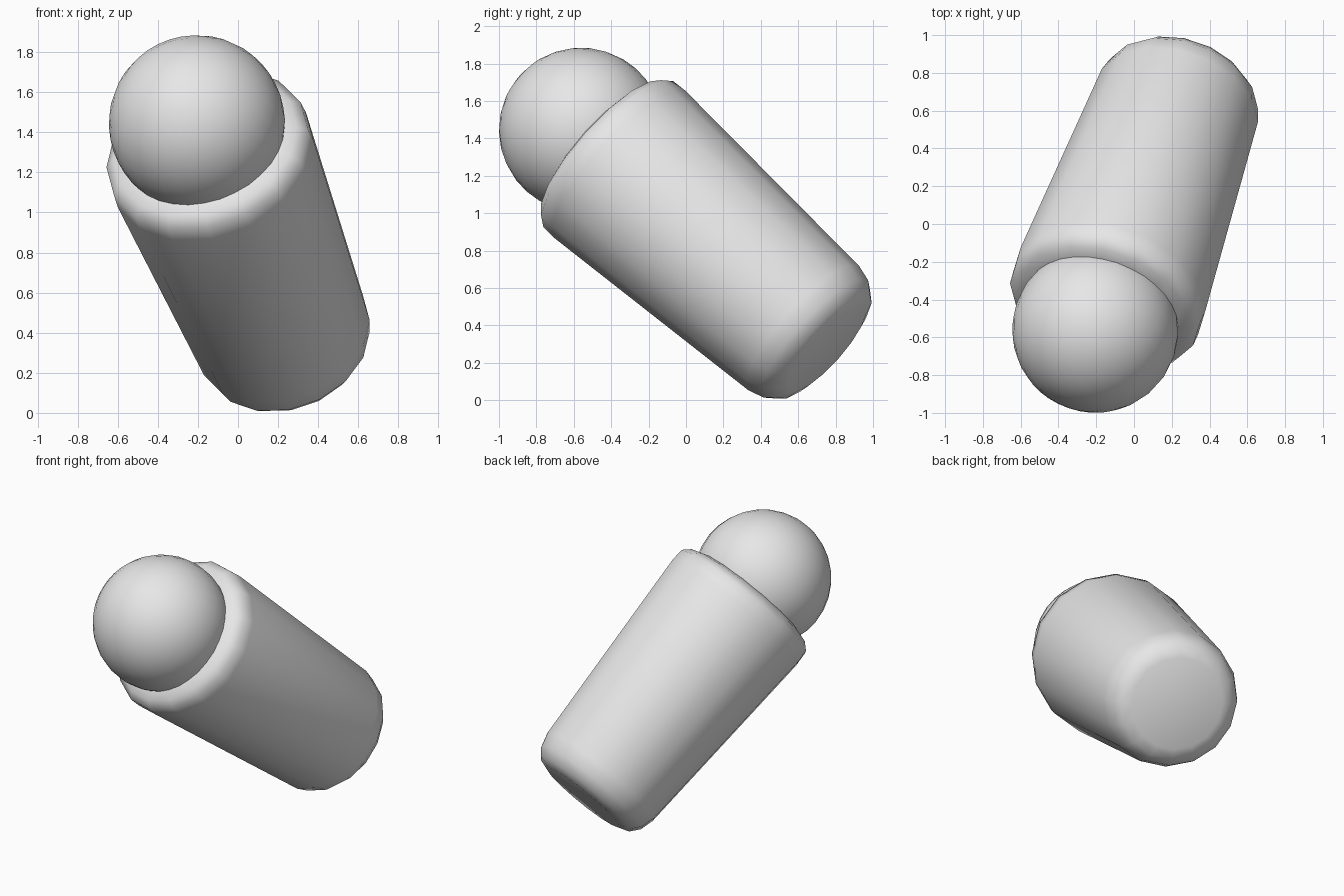
import bpy, bmesh, math
from mathutils import Vector, Matrix

cube = bpy.data.objects.get("Cube")
if cube:
    bpy.data.objects.remove(cube, do_unlink=True)

grey = bpy.data.materials.new("plain grey")
grey.use_nodes = True
colour = (0.8, 0.8, 0.8, 1)
grey.diffuse_color = colour
grey.node_tree.nodes["Principled BSDF"].inputs["Base Color"].default_value = colour

# Tilted frame: origin at the ball centre, local z along the body axis
centre = Vector((-0.205, -0.56, 1.445))
up = Vector((-0.262, -0.721, 0.642)).normalized()
side = (Vector((1, 0, 0)) - up * up.x).normalized()
frame = Matrix((side, up.cross(side), up)).transposed().to_4x4()
frame.translation = centre


def finish(bm, name):
    bmesh.ops.recalc_face_normals(bm, faces=bm.faces)
    mesh = bpy.data.meshes.new(name)
    bm.to_mesh(mesh)
    bm.free()
    mesh.materials.append(grey)
    obj = bpy.data.objects.new(name, mesh)
    bpy.context.collection.objects.link(obj)
    obj.matrix_world = frame
    for poly in mesh.polygons:
        poly.use_smooth = True
    return obj


def lathe(name, profile, sides):
    """Closed solid of revolution from (distance below origin, radius) pairs."""
    bm = bmesh.new()
    rings = []
    for depth, radius in profile:
        angles = [math.tau * i / sides for i in range(sides)]
        rings.append([bm.verts.new((radius * math.cos(a), radius * math.sin(a), -depth))
                      for a in angles])
    for a, b in zip(rings, rings[1:]):
        for i in range(sides):
            j = (i + 1) % sides
            bm.faces.new((a[i], a[j], b[j], b[i]))
    bm.faces.new(rings[0])
    bm.faces.new(rings[-1])
    return finish(bm, name)


# Tapered body with a rounded collar and a rounded foot
lathe("tapered_body", [(0.13, 0.40), (0.155, 0.475), (0.20, 0.522), (0.285, 0.527),
                       (1.65, 0.445), (1.74, 0.42), (1.80, 0.37), (1.825, 0.30)], 16)

# Ball seated in the collar
ball = bmesh.new()
bmesh.ops.create_uvsphere(ball, u_segments=32, v_segments=16, radius=0.44)
finish(ball, "ball_top")
